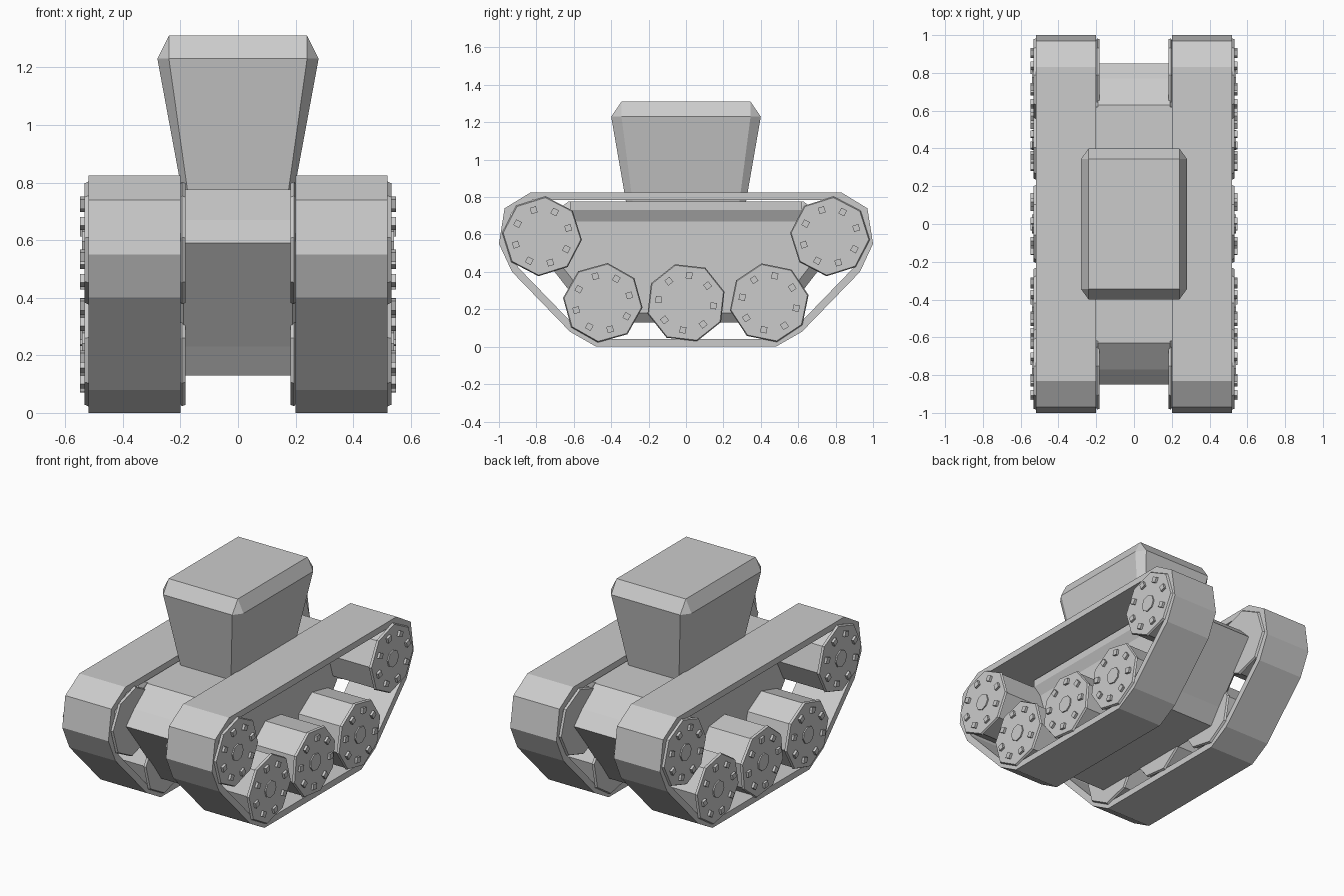
import bpy
import bmesh
from math import sin, cos, radians
from mathutils import Vector

old = bpy.data.objects.get("Cube")
if old:
    bpy.data.objects.remove(old, do_unlink=True)

GREY = (0.6, 0.6, 0.6, 1)
grey = bpy.data.materials.new("plain_grey")
grey.use_nodes = True
grey.diffuse_color = GREY
grey.node_tree.nodes["Principled BSDF"].inputs["Base Color"].default_value = GREY


def finish(name, bm):
    """Turn a bmesh into a flat-shaded object."""
    bmesh.ops.recalc_face_normals(bm, faces=bm.faces)
    mesh = bpy.data.meshes.new(name)
    bm.to_mesh(mesh)
    bm.free()
    mesh.materials.append(grey)
    obj = bpy.data.objects.new(name, mesh)
    bpy.context.collection.objects.link(obj)
    return obj


def loft(bm, rings, closed=False):
    """Bridge matching rings of points; cap the ends or join them in a loop."""
    loops = [[bm.verts.new(p) for p in ring] for ring in rings]
    n = len(loops[0])
    pairs = list(zip(loops, loops[1:]))
    if closed:
        pairs.append((loops[-1], loops[0]))
    else:
        bm.faces.new(loops[0])
        bm.faces.new(loops[-1])
    for a, b in pairs:
        for i in range(n):
            j = (i + 1) % n
            bm.faces.new((a[i], a[j], b[j], b[i]))


def at_x(x, profile):
    return [(x, y, z) for y, z in profile]


def symmetric(half):
    """Complete a front half profile with its rear mirror."""
    return half + [(-y, z) for y, z in reversed(half)]


def inset(profile, d):
    """Mitred inward offset of a convex profile."""
    pts = [Vector(p) for p in profile]
    area = sum(a.x * b.y - b.x * a.y for a, b in zip(pts, pts[1:] + pts[:1]))
    s = 1 if area > 0 else -1
    out = []
    for i, p in enumerate(pts):
        u = (p - pts[i - 1]).normalized()
        v = (pts[(i + 1) % len(pts)] - p).normalized()
        nu, nv = Vector((-u.y, u.x)) * s, Vector((-v.y, v.x)) * s
        out.append(tuple(p + (nu + nv) * d / (1 + nu.dot(nv))))
    return out


def polygon(y, z, r, sides, turn):
    return [(y + r * cos(radians(turn + 360 * i / sides)),
             z + r * sin(radians(turn + 360 * i / sides))) for i in range(sides)]


# Hull with chamfered sides
hull_profile = symmetric([(-0.5, 0.13), (-0.57, 0.23), (-0.85, 0.59),
                          (-0.77, 0.67), (-0.63, 0.775)])
panel_profile = inset(hull_profile, 0.05)
bm = bmesh.new()
loft(bm, [at_x(-0.23, panel_profile), at_x(-0.19, hull_profile),
          at_x(0.19, hull_profile), at_x(0.23, panel_profile)])
finish("hull", bm)

# Overhanging top deck
deck = [(-0.23, 0.67), (-0.26, 0.73), (-0.26, 0.775),
        (0.26, 0.775), (0.26, 0.73), (0.23, 0.67)]
bm = bmesh.new()
loft(bm, [[(x, y, z) for x, z in deck] for y in (-0.62, 0.62)])
finish("deck", bm)


# Flared turret with cut corners and a bevelled roof
def turret_ring(x, y, cx, cy, z):
    quarter = [(x, cy), (cx, y)]
    half = quarter + [(-a, b) for a, b in reversed(quarter)]
    return [(a, b, z) for a, b in half + [(-a, -b) for a, b in half]]


bm = bmesh.new()
loft(bm, [turret_ring(0.195, 0.32, 0.175, 0.285, 0.77),
          turret_ring(0.28, 0.4, 0.24, 0.345, 1.23),
          turret_ring(0.24, 0.345, 0.24, 0.345, 1.31)])
bmesh.ops.remove_doubles(bm, verts=bm.verts, dist=0.0001)
finish("turret", bm)

# Tracks and wheels on both sides
track_profile = symmetric([(-0.48, 0), (-0.62, 0.08), (-0.93, 0.4), (-1, 0.55),
                           (-0.97, 0.74), (-0.83, 0.825)])
track_inner = inset(track_profile, 0.04)
wheels = {"front_wheel": (-0.77, 0.59, 40), "lower_front_wheel": (-0.445, 0.235, 38),
          "lower_middle_wheel": (0, 0.235, 16), "lower_rear_wheel": (0.445, 0.235, 11),
          "rear_wheel": (0.77, 0.59, 40)}

for side, s in (("left", 1), ("right", -1)):
    bm = bmesh.new()
    loft(bm, [at_x(0.2 * s, track_profile), at_x(0.52 * s, track_profile),
              at_x(0.52 * s, track_inner), at_x(0.2 * s, track_inner)], closed=True)
    finish(side + "_track", bm)

    for name, (y, z, turn) in wheels.items():
        # Octagonal drum with thin tapered rims
        bm = bmesh.new()
        steps = [(0.182, 0.208), (0.195, 0.214), (0.2, 0.205),
                 (0.515, 0.205), (0.52, 0.214), (0.533, 0.208)]
        loft(bm, [at_x(x * s, polygon(y, z, r, 8, turn)) for x, r in steps])
        # Hub cap
        loft(bm, [at_x(x * s, polygon(y, z, 0.053, 8, turn)) for x in (0.53, 0.541)])
        # Ring of square bolts
        for by, bz in polygon(y, z, 0.147, 8, turn + 22.5):
            facing = Vector((by - y, bz - z)).angle_signed(Vector((1, 0)))
            square = polygon(by, bz, 0.024, 4, 45 + facing * 57.3)
            loft(bm, [at_x(x * s, square) for x in (0.53, 0.548)])
        finish(side + "_" + name, bm)
